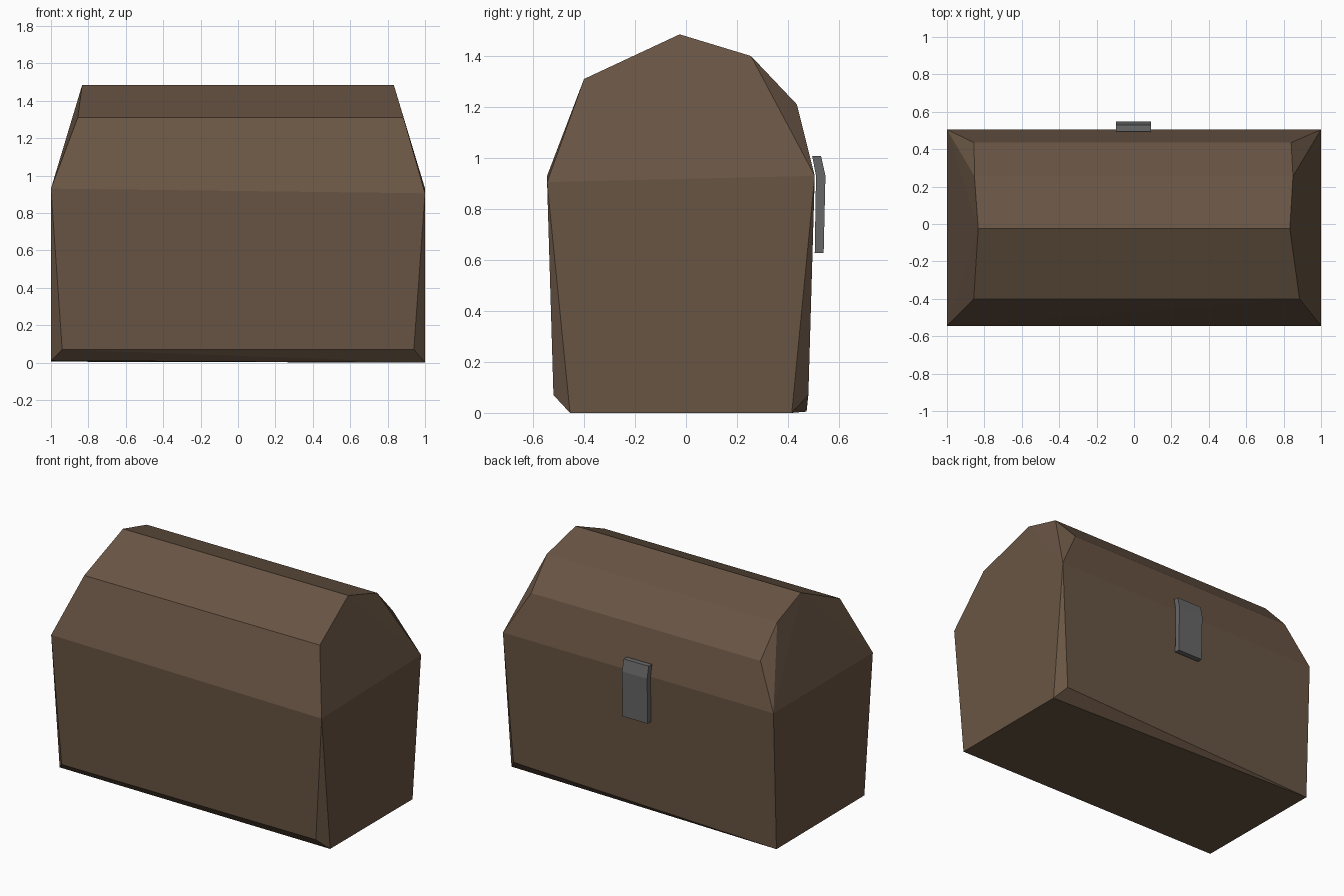
import bpy, bmesh

if "Cube" in bpy.data.objects:
    bpy.data.objects.remove(bpy.data.objects["Cube"])


def material(name, rgb):
    m = bpy.data.materials.new(name)
    lin = [(c / 255 / 12.92) if c < 10 else ((c / 255 + 0.055) / 1.055) ** 2.4 for c in rgb]
    m.diffuse_color = (*lin, 1)
    m.use_nodes = True
    m.node_tree.nodes["Principled BSDF"].inputs["Base Color"].default_value = m.diffuse_color
    return m


def finish(bm, name, mat):
    bmesh.ops.recalc_face_normals(bm, faces=bm.faces)
    mesh = bpy.data.meshes.new(name)
    bm.to_mesh(mesh)
    bm.free()
    mesh.materials.append(mat)
    ob = bpy.data.objects.new(name, mesh)
    bpy.context.collection.objects.link(ob)
    return ob


wood = material("brown wood", (105, 85, 68))
metal = material("grey metal", (103, 103, 103))

# Chest: cross-section corners (y, z left, z right, x left, x right), skinned as a faceted hull
section = [
    (-0.455, 0.01, 0.0, -1.0, 1.0),       # bottom front
    (-0.52, 0.07, 0.07, -0.94, 0.94),     # front chamfer
    (-0.545, 0.93, 0.905, -1.0, 1.0),     # front rim
    (-0.40, 1.31, 1.31, -0.857, 0.885),   # lid front
    (-0.025, 1.485, 1.485, -0.833, 0.833),  # ridge
    (0.255, 1.40, 1.40, -0.853, 0.85),    # lid back
    (0.435, 1.21, 1.21, -0.855, 0.84),
    (0.505, 0.925, 0.93, -1.0, 1.0),      # back rim
]
bm = bmesh.new()
for y, zl, zr, xl, xr in section:
    bm.verts.new((xl, y, zl))
    bm.verts.new((xr, y, zr))
# bottom back: chamfered on the right corner only
for co in [(1.0, 0.415, 0.0), (0.94, 0.48, 0.07), (-1.0, 0.473, 0.005)]:
    bm.verts.new(co)
bmesh.ops.convex_hull(bm, input=bm.verts)
bmesh.ops.dissolve_limit(bm, angle_limit=0.01, verts=bm.verts, edges=bm.edges)
finish(bm, "chest", wood)

# Latch: bent plate profile extruded across x
profile = [(0.505, 0.627), (0.54, 0.627), (0.547, 0.93), (0.53, 1.007), (0.495, 1.007), (0.51, 0.93)]
bm = bmesh.new()
face = bm.faces.new([bm.verts.new((-0.095, y, z)) for y, z in profile])
ext = bmesh.ops.extrude_face_region(bm, geom=[face])
bmesh.ops.translate(bm, vec=(0.185, 0, 0),
                    verts=[v for v in ext["geom"] if isinstance(v, bmesh.types.BMVert)])
finish(bm, "latch", metal)
